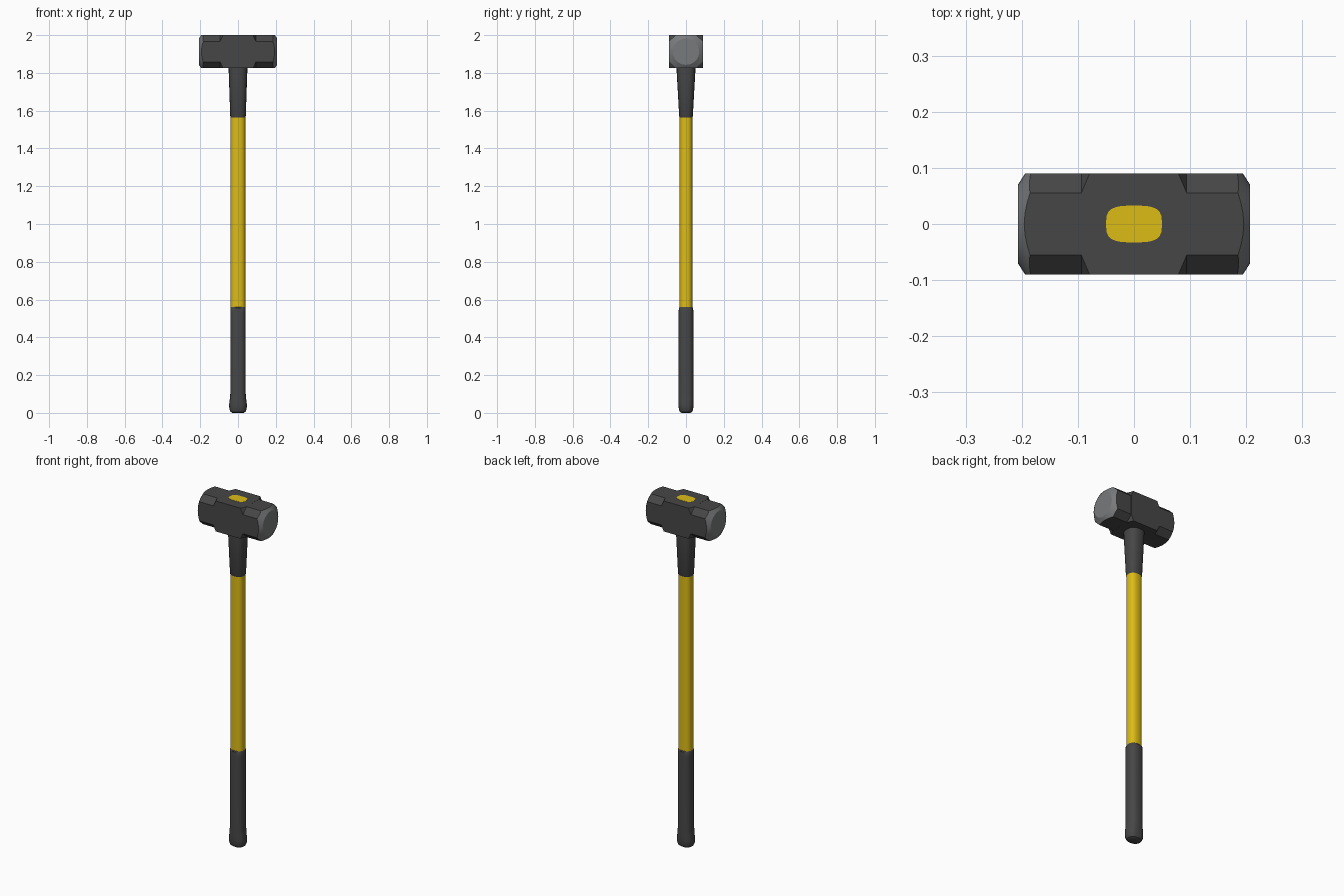
import bpy, bmesh, math
from math import sin, cos, pi
from mathutils import Vector

if "Cube" in bpy.data.objects:
    bpy.data.objects.remove(bpy.data.objects["Cube"])


def material(name, rgb):
    m = bpy.data.materials.new(name)
    m.diffuse_color = (*rgb, 1)
    m.use_nodes = True
    m.node_tree.nodes["Principled BSDF"].inputs["Base Color"].default_value = m.diffuse_color
    return m


DARK = material("dark grey", (0.062, 0.062, 0.062))
STEEL = material("polished steel grey", (0.19, 0.195, 0.2))
YELLOW = material("yellow", (0.72, 0.50, 0.008))
HEAD_Z, HY, HZ, C = 1.9125, 0.09, 0.0875, 0.055   # head centre, half sizes, chamfer corner


def finish(bm, name, mats, smooth=None):
    bmesh.ops.recalc_face_normals(bm, faces=bm.faces)
    me = bpy.data.meshes.new(name)
    bm.to_mesh(me)
    bm.free()
    ob = bpy.data.objects.new(name, me)
    bpy.context.collection.objects.link(ob)
    for m in mats:
        me.materials.append(m)
    if smooth:
        bpy.ops.object.select_all(action='DESELECT')
        ob.select_set(True)
        bpy.context.view_layer.objects.active = ob
        bpy.ops.object.shade_smooth_by_angle(angle=math.radians(smooth))
    return ob


def skin(bm, rings):
    """Join rings of points into a capped tube; returns the cap and side faces per band."""
    vr = [[bm.verts.new(p) for p in r] for r in rings]
    n = len(vr[0])
    bands = []
    for a, b in zip(vr, vr[1:]):
        bands.append([bm.faces.new((a[i], a[(i + 1) % n], b[(i + 1) % n], b[i])) for i in range(n)])
    caps = [bm.faces.new(vr[0]), bm.faces.new(vr[-1])]
    return caps, bands


def oval_rod(name, mat, sections, power=2.5, n=24):
    """Sections are (z, half width x, half depth y)."""
    def ring(z, rx, ry):
        pts = []
        for i in range(n):
            c, s = cos(2 * pi * i / n), sin(2 * pi * i / n)
            pts.append((rx * math.copysign(abs(c) ** (2 / power), c),
                        ry * math.copysign(abs(s) ** (2 / power), s), z))
        return pts
    bm = bmesh.new()
    skin(bm, [ring(*s) for s in sections])
    return finish(bm, name, [mat], 35)


# Handle parts, bottom to top
oval_rod("rubber_grip", DARK, [
    (0.0, 0.030, 0.024), (0.006, 0.040, 0.033), (0.02, 0.046, 0.038), (0.045, 0.047, 0.040),
    (0.075, 0.043, 0.040), (0.10, 0.041, 0.040), (0.53, 0.041, 0.039), (0.555, 0.041, 0.038),
    (0.56, 0.039, 0.034)])
oval_rod("yellow_shaft", YELLOW, [(0.54, 0.039, 0.034), (1.59, 0.039, 0.034)])
oval_rod("neck_sleeve", DARK, [
    (1.565, 0.039, 0.034), (1.57, 0.041, 0.036), (1.80, 0.049, 0.049), (1.84, 0.050, 0.050)])
oval_rod("handle_end_in_eye", YELLOW, [(1.98, 0.050, 0.033), (2.0015, 0.050, 0.033)], 3.2)

# Head body: octagonal bar whose ends are coned to round striking faces
corners = [Vector(p) for p in ((HY, -C), (HY, C), (C, HZ), (-C, HZ),
                               (-HY, C), (-HY, -C), (-C, -HZ), (C, -HZ))]
STEPS, FACE_R, FACE_X = 6, 0.070, 0.207
outline = [a.lerp(b, k / STEPS) for a, b in zip(corners, corners[1:] + corners[:1])
           for k in range(STEPS)]


def end_rings(side):
    outer = [(side * (FACE_X - (p.length - FACE_R) * 0.65), p.x, HEAD_Z + p.y) for p in outline]
    inner = [(side * FACE_X, p.x * FACE_R / p.length, HEAD_Z + p.y * FACE_R / p.length)
             for p in outline]
    return outer, inner


lo, li = end_rings(-1)
ro, ri = end_rings(1)
bm = bmesh.new()
caps, bands = skin(bm, [li, lo, ro, ri])
for f in caps + bands[0] + bands[2]:
    f.material_index = 1
finish(bm, "hammer_head", [DARK, STEEL], 25)

# Square middle of the head: full corners that slant down onto the chamfers
bm = bmesh.new()
for sx in (-1, 1):
    for sy in (-1, 1):
        for sz in (-1, 1):
            for x, y, z in ((0.094, HY, C), (0.094, C, HZ), (0.079, HY, HZ)):
                bm.verts.new((sx * x, sy * (y + 0.0004), HEAD_Z + sz * (z + 0.0004)))
bmesh.ops.convex_hull(bm, input=bm.verts)
bmesh.ops.dissolve_limit(bm, angle_limit=0.01, verts=bm.verts, edges=bm.edges)
finish(bm, "head_middle_block", [DARK])
